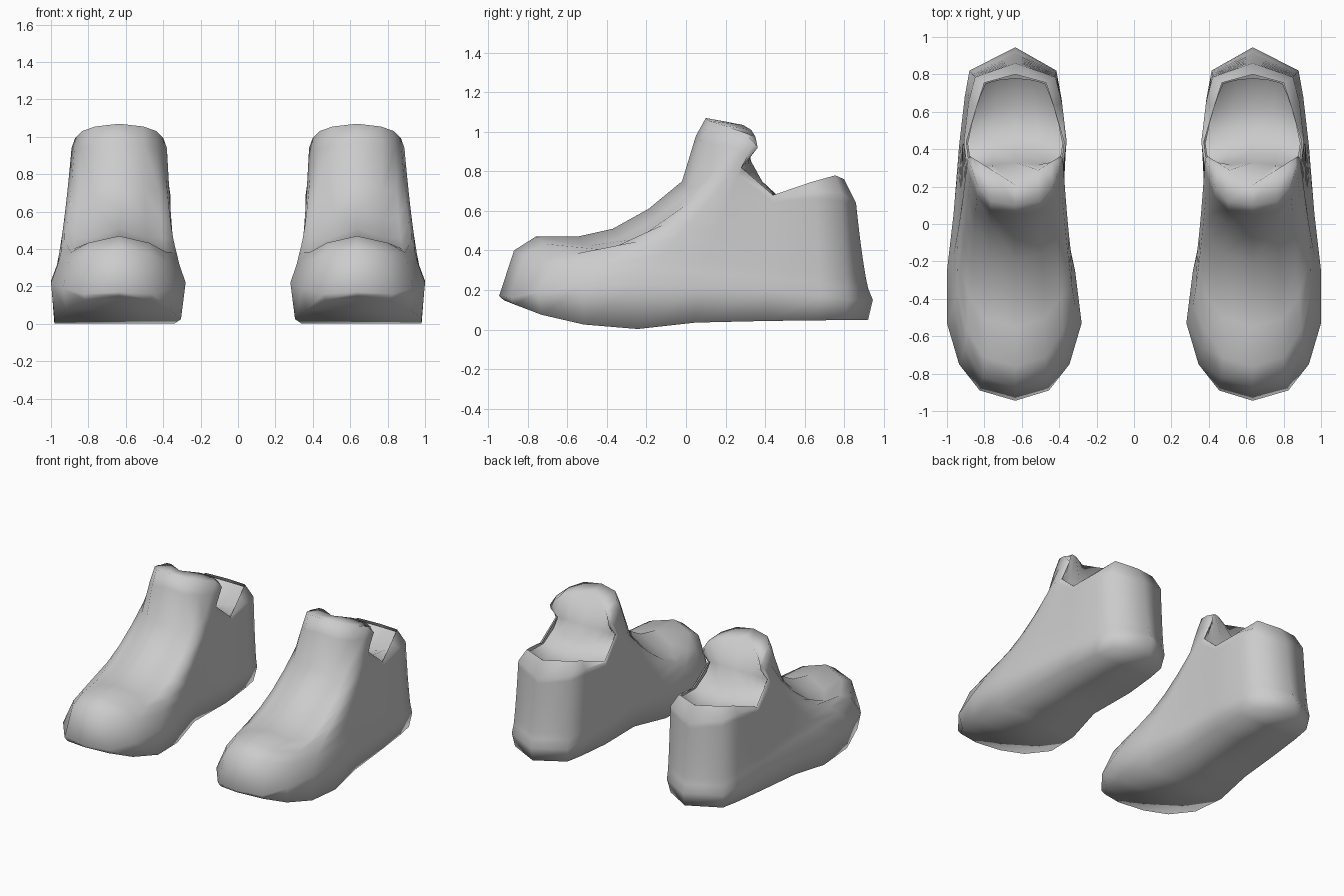
import bpy
import bmesh
import math

if "Cube" in bpy.data.objects:
    bpy.data.objects.remove(bpy.data.objects["Cube"], do_unlink=True)

mat = bpy.data.materials.new("plain_grey")
mat.use_nodes = True
mat.diffuse_color = (0.6, 0.6, 0.6, 1)
bsdf = mat.node_tree.nodes["Principled BSDF"]
bsdf.inputs["Base Color"].default_value = (0.6, 0.6, 0.6, 1)
bsdf.inputs["Roughness"].default_value = 0.7

CENTRE = 0.635

# Widest outline, toe to heel: y, z, inner half width, outer half width
WELT = [(-.945, .17, 0, 0), (-.89, .16, .18, .19), (-.75, .19, .29, .30),
        (-.53, .22, .355, .365), (-.25, .23, .32, .365), (.05, .22, .255, .33),
        (.42, .20, .27, .30), (.68, .17, .245, .27), (.82, .15, .22, .245),
        (.945, .15, 0, 0)]
# Collar rim, tongue to heel: y, z, half width
COLLAR = [(.10, 1.07, 0), (.12, 1.055, .13), (.20, 1.03, .20), (.30, .995, .235),
          (.35, .94, .255), (.28, .82, .255), (.44, .68, .275), (.65, .70, .25),
          (.785, .69, .215), (.86, .64, 0)]
# Rounded-over top of the heel: y, z, half width
HEEL_LIP = [(.63, .745, .205), (.755, .78, .165), (.80, .76, 0)]
# Instep centre line: share of the way from welt to collar, y, z
INSTEP = [(0, -.945, .17), (.12, -.87, .40), (.22, -.76, .47), (.36, -.55, .47),
          (.5, -.37, .51), (.64, -.19, .61), (.78, -.02, .75), (.93, .05, .98),
          (1, .10, 1.07)]
# How strongly each station follows the instep line, and how far it sags beside it
FOLLOW = [1, 1, .6, .2, 0, 0, 0, 0, 0, 0]
SAG = [0, .04, .085, .05, .01, 0, 0, 0, 0, 0]
# Underside height along y
UNDER = [(-.95, .16), (-.75, .08), (-.56, .03), (-.27, 0), (.09, .04), (.95, .05)]
# Lining behind the tongue: y and z at the centre, y and z at the edge, half width
LINING = [(.33, .85, .28, .82, .24), (.385, .75, .33, .755, .24),
          (.46, .68, .43, .675, .255), (.62, .64, .62, .71, .215),
          (.78, .75, .75, .765, .16)]


def lerp(a, b, t):
    return a + (b - a) * t


def under_z(y):
    for (y0, z0), (y1, z1) in zip(UNDER, UNDER[1:]):
        if y <= y1:
            return lerp(z0, z1, (y - y0) / (y1 - y0))
    return UNDER[-1][1]


def upper_ring(s, fy, fz):
    """Stations (y, z, inner, outer) of one ring between welt and collar."""
    dy = fy - lerp(WELT[0][0], COLLAR[0][0], s)
    dz = fz - lerp(WELT[0][1], COLLAR[0][1], s)
    ease = s ** 0.6
    ring = []
    for w, c, f, sag in zip(WELT, COLLAR, FOLLOW, SAG):
        ty = ease if w[0] > .8 else s      # heel curves in quickly
        ring.append((lerp(w[0], c[0], ty) + dy * f,
                     lerp(w[1], c[1], s) + dz * f - sag * math.sin(math.pi * s),
                     lerp(w[2], c[2], ease), lerp(w[3], c[2], ease)))
    return ring


def lip_ring():
    """Inner edge of the collar: folded in at the tongue, rounded over at the heel."""
    tongue = [(.21 + .6 * w, z - .02, w * .95, w * .95) for y, z, w in COLLAR[:5]]
    notch = [(y, z, w * .95, w * .95) for y, z, w in COLLAR[5:7]]
    return tongue + notch + [(y, z, w, w) for y, z, w in HEEL_LIP]


def sole_ring():
    return [(y * .975, under_z(y * .975), a * .93, b * .95) for y, z, a, b in WELT]


def make_shoe(name, side):
    bm = bmesh.new()
    rings = [sole_ring()] + [upper_ring(*p) for p in INSTEP] + [lip_ring()]
    loops = []
    for ring in rings:
        outer = [bm.verts.new((side * (CENTRE + b), y, z)) for y, z, a, b in ring]
        inner = [bm.verts.new((side * (CENTRE - a), y, z)) for y, z, a, b in ring[1:-1]]
        loops.append(outer + inner[::-1])
    # Walls
    n = len(loops[0])
    for low, high in zip(loops, loops[1:]):
        for i in range(n):
            j = (i + 1) % n
            bm.faces.new((low[i], low[j], high[j], high[i]))
    # Sole, in strips across the foot
    sole = loops[0]
    for i in range(len(WELT) - 1):
        strip = [sole[i], sole[i + 1], sole[(n - i - 1) % n], sole[(n - i) % n]]
        bm.faces.new(list(dict.fromkeys(strip)))
    # Lining, running from the tongue's lip back to the heel
    row = [loops[-1][i % n] for i in range(n - 4, n + 5)]
    reach = abs(row[0].co.x - side * CENTRE)
    spread = [(v.co.x - side * CENTRE) / reach for v in row]
    for yc, zc, ye, ze, w in LINING:
        below = [bm.verts.new((side * CENTRE + w * u, lerp(yc, ye, u * u),
                               lerp(zc, ze, u * u))) for u in spread]
        for i in range(len(row) - 1):
            bm.faces.new((row[i], row[i + 1], below[i + 1], below[i]))
        row = below
    bmesh.ops.recalc_face_normals(bm, faces=bm.faces)
    mesh = bpy.data.meshes.new(name)
    bm.to_mesh(mesh)
    bm.free()
    mesh.materials.append(mat)
    obj = bpy.data.objects.new(name, mesh)
    bpy.context.collection.objects.link(obj)
    bpy.ops.object.select_all(action="DESELECT")
    obj.select_set(True)
    bpy.context.view_layer.objects.active = obj
    bpy.ops.object.shade_smooth_by_angle(angle=math.radians(100))


make_shoe("left_shoe", 1)
make_shoe("right_shoe", -1)
